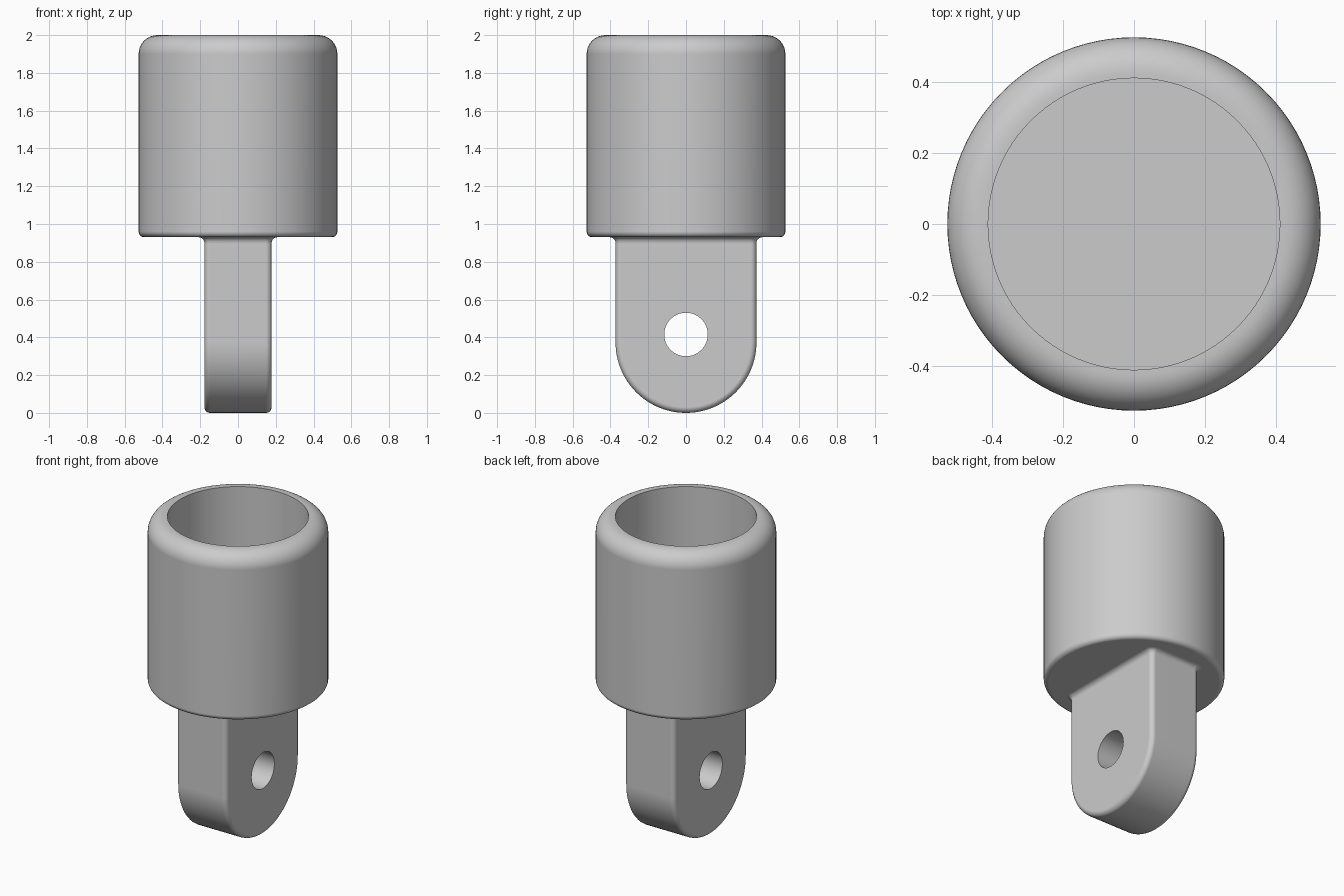
import bpy, bmesh, math

cube = bpy.data.objects.get("Cube")
if cube:
    bpy.data.objects.remove(cube, do_unlink=True)

grey = bpy.data.materials.new("plain grey")
grey.use_nodes = True
grey.diffuse_color = (0.6, 0.6, 0.6, 1)
grey.node_tree.nodes["Principled BSDF"].inputs["Base Color"].default_value = grey.diffuse_color


def arc(cx, cy, r, start, end, steps):
    """Points on an arc, angles in degrees."""
    angles = [math.radians(start + (end - start) * i / steps) for i in range(steps + 1)]
    return [(cx + r * math.cos(a), cy + r * math.sin(a)) for a in angles]


def make_object(name, bm):
    bmesh.ops.recalc_face_normals(bm, faces=bm.faces)
    mesh = bpy.data.meshes.new(name)
    bm.to_mesh(mesh)
    bm.free()
    mesh.materials.append(grey)
    obj = bpy.data.objects.new(name, mesh)
    bpy.context.collection.objects.link(obj)
    return obj


def activate(obj):
    bpy.ops.object.select_all(action='DESELECT')
    obj.select_set(True)
    bpy.context.view_layer.objects.active = obj


def smooth(obj):
    activate(obj)
    bpy.ops.object.shade_smooth_by_angle(angle=math.radians(35))
    weighted = obj.modifiers.new("Weighted Normal", 'WEIGHTED_NORMAL')
    weighted.keep_sharp = True


OUTER, BORE, BASE, TOP, FLOOR = 0.526, 0.411, 0.93, 2.0, 1.1
HALF_X, HALF_Y, EDGE = 0.178, 0.373, 0.03

# Socket: a turned cup with rounded rim and base
profile = [(0, BASE)]
profile += arc(OUTER - EDGE, BASE + EDGE, EDGE, -90, 0, 6)
profile += arc(OUTER - 0.1, TOP - 0.1, 0.1, 0, 90, 10)
profile += [(BORE, TOP), (BORE, FLOOR), (0, FLOOR)]
bm = bmesh.new()
points = [bm.verts.new((r, 0, z)) for r, z in profile]
edges = [bm.edges.new(pair) for pair in zip(points, points[1:])]
bmesh.ops.spin(bm, geom=points + edges, cent=(0, 0, 0), axis=(0, 0, 1),
               angle=math.tau, steps=96)
bmesh.ops.remove_doubles(bm, verts=bm.verts, dist=0.0001)
smooth(make_object("socket", bm))

# Tang: a round-ended plate with softened edges
bm = bmesh.new()
outline = [(HALF_Y, BASE + 0.005), (-HALF_Y, BASE + 0.005)]
outline += arc(0, HALF_Y, HALF_Y, 180, 360, 48)
face = bm.faces.new([bm.verts.new((-HALF_X, y, z)) for y, z in outline])
extruded = bmesh.ops.extrude_face_region(bm, geom=[face])["geom"]
bmesh.ops.translate(bm, vec=(2 * HALF_X, 0, 0),
                    verts=[v for v in extruded if isinstance(v, bmesh.types.BMVert)])
rim = [e for e in bm.edges
       if abs(e.verts[0].co.x - e.verts[1].co.x) < 0.001
       and min(v.co.z for v in e.verts) < BASE]
bmesh.ops.bevel(bm, geom=rim, offset=EDGE, segments=5, profile=0.5,
                affect='EDGES', clamp_overlap=True)
tang = make_object("tang", bm)

# Pin hole through the tang
bpy.ops.mesh.primitive_cylinder_add(vertices=64, radius=0.115, depth=1,
                                    location=(0, 0, 0.415), rotation=(0, math.pi / 2, 0))
cutter = bpy.context.object
cutter.name = "pin_hole_cutter"
cutter.hide_render = True
cutter.data.materials.append(grey)
cut = tang.modifiers.new("Pin Hole", 'BOOLEAN')
cut.object = cutter
cut.solver = 'EXACT'
activate(tang)
bpy.ops.object.modifier_apply(modifier=cut.name)
bpy.data.objects.remove(cutter, do_unlink=True)
smooth(tang)

# Collar: concave fillet where the tang meets the socket
bm = bmesh.new()
rings = []
for offset, z in arc(EDGE, BASE - EDGE, EDGE, 180, 90, 6):
    loop = []
    for sx, sy, start in ((1, 1, 0), (-1, 1, 90), (-1, -1, 180), (1, -1, 270)):
        loop += arc(sx * (HALF_X - EDGE), sy * (HALF_Y - EDGE),
                    EDGE + offset, start, start + 90, 5)
    rings.append([bm.verts.new((x, y, z)) for x, y in loop])
for low, high in zip(rings, rings[1:]):
    for i in range(len(low)):
        bm.faces.new((low[i - 1], low[i], high[i], high[i - 1]))
smooth(make_object("fillet_collar", bm))
